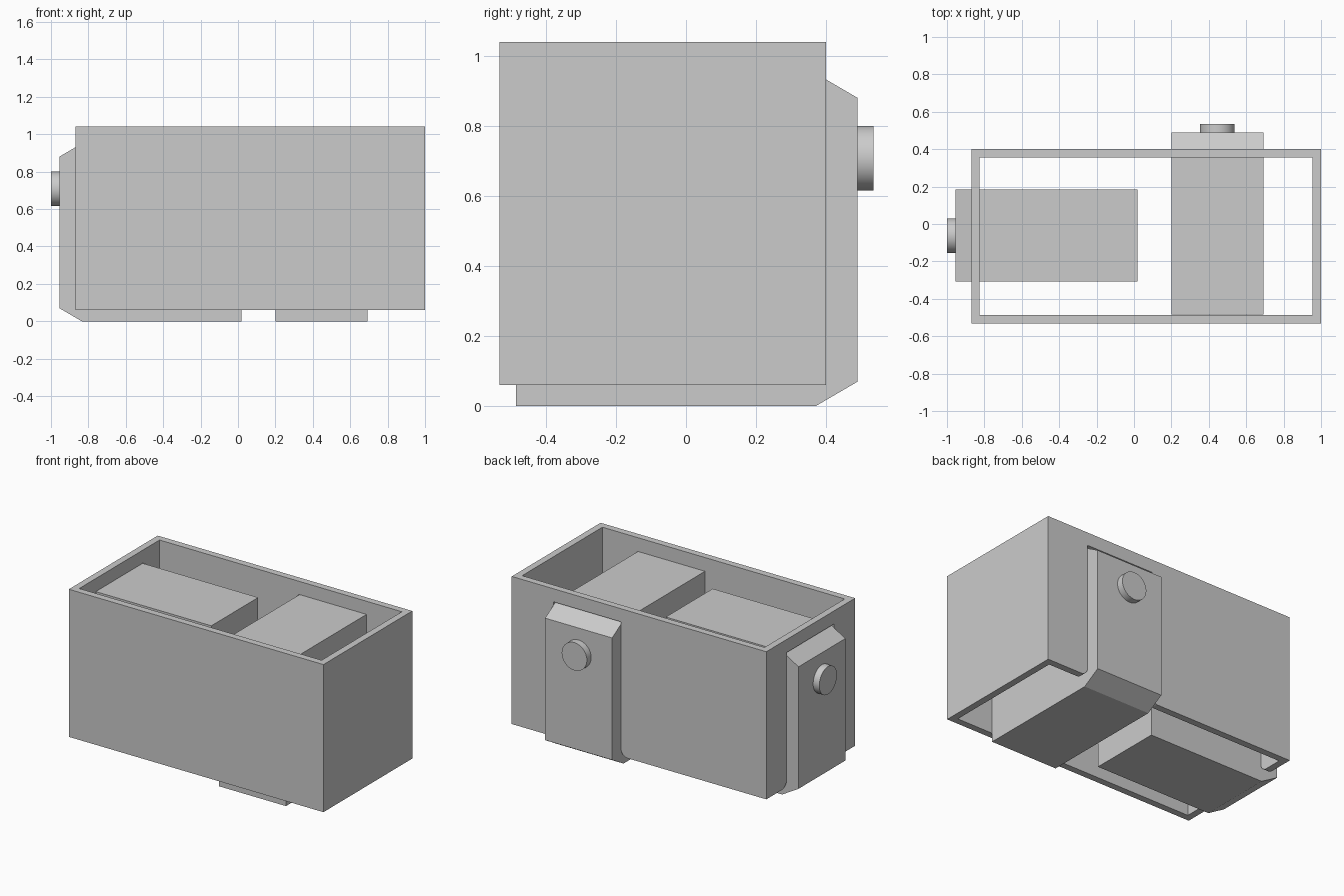
import bpy, bmesh, math
from mathutils import Matrix, Vector

default = bpy.data.objects.get("Cube")
if default:
    bpy.data.objects.remove(default, do_unlink=True)

grey = bpy.data.materials.new("plain grey")
grey.use_nodes = True
COLOUR = (0.6, 0.6, 0.6, 1)
grey.diffuse_color = COLOUR
grey.node_tree.nodes["Principled BSDF"].inputs["Base Color"].default_value = COLOUR


def prism(name, profile, sweep, matrix=Matrix()):
    """Closed profile of 3D points swept along a vector."""
    bm = bmesh.new()
    face = bm.faces.new([bm.verts.new(p) for p in profile])
    ext = bmesh.ops.extrude_face_region(bm, geom=[face])["geom"]
    bmesh.ops.translate(bm, vec=Vector(sweep),
                        verts=[g for g in ext if isinstance(g, bmesh.types.BMVert)])
    bmesh.ops.recalc_face_normals(bm, faces=bm.faces)
    mesh = bpy.data.meshes.new(name)
    bm.to_mesh(mesh)
    bm.free()
    mesh.materials.append(grey)
    obj = bpy.data.objects.new(name, mesh)
    obj.matrix_world = matrix
    bpy.context.collection.objects.link(obj)
    return obj


def block(name, x0, x1, y0, y1, z0, z1):
    corners = [(x0, y0, z0), (x1, y0, z0), (x1, y1, z0), (x0, y1, z0)]
    return prism(name, corners, (0, 0, z1 - z0))


def subtract(target, cutter):
    mod = target.modifiers.new("cut", 'BOOLEAN')
    mod.operation = 'DIFFERENCE'
    mod.solver = 'EXACT'
    mod.object = cutter
    bpy.context.view_layer.objects.active = target
    bpy.ops.object.modifier_apply(modifier=mod.name)
    bpy.data.objects.remove(cutter, do_unlink=True)


# Sizes shared by both inserts
HALF, DEPTH, TOP = 0.246, 0.975, 0.95
BASE, RIM, WALL = 0.06, 1.04, 0.045
GAP, FLARE = 0.003, 0.05


def insert(name, matrix):
    # Chamfered body: local +y points out of the housing
    side = [(-DEPTH, 0), (-0.12, 0), (0, 0.07), (0, TOP - 0.07),
            (-0.12, TOP), (-DEPTH, TOP)]
    prism(name + "_body", [(-HALF, y, z) for y, z in side], (2 * HALF, 0, 0), matrix)

    # Round knob on the outer face
    bpy.ops.mesh.primitive_cylinder_add(vertices=48, radius=0.0925, depth=0.045)
    knob = bpy.context.object
    knob.name = name + "_knob"
    knob.matrix_world = (matrix @ Matrix.Translation((0, 0.0225, 0.708))
                         @ Matrix.Rotation(math.pi / 2, 4, 'X'))
    knob.data.materials.append(grey)
    bpy.ops.object.shade_smooth_by_angle(angle=math.radians(35))


def opening(matrix):
    # Slot outline that flares out in a quarter round at the bottom edge
    w = HALF + GAP
    half = [(w, TOP + GAP)]
    for i in range(9):
        a = i / 8 * math.pi / 2
        half.append((w + FLARE * (1 - math.cos(a)),
                     BASE + FLARE * (1 - math.sin(a))))
    half.append((w + FLARE, BASE - 0.05))
    outline = half + [(-x, z) for x, z in reversed(half)]
    return prism("slot_cutter", [(x, -0.2, z) for x, z in outline], (0, 0.2, 0), matrix)


placements = {
    "back_insert": Matrix.Translation((0.446, 0.49, 0)),
    "side_insert": Matrix.Translation((-0.955, -0.0625, 0))
    @ Matrix.Rotation(math.pi / 2, 4, 'Z'),
}

# Housing: four walls, open at top and bottom
x0, x1, y0, y1 = -0.87, 1.0, -0.532, 0.4
housing = block("housing", x0, x1, y0, y1, BASE, RIM)
subtract(housing, block("inner_cutter", x0 + WALL, x1 - WALL, y0 + WALL, y1 - WALL,
                        BASE - 0.1, RIM + 0.1))

for part, place in placements.items():
    bpy.context.view_layer.update()
    cutter = opening(place)
    bpy.context.view_layer.update()
    subtract(housing, cutter)
    insert(part, place)
